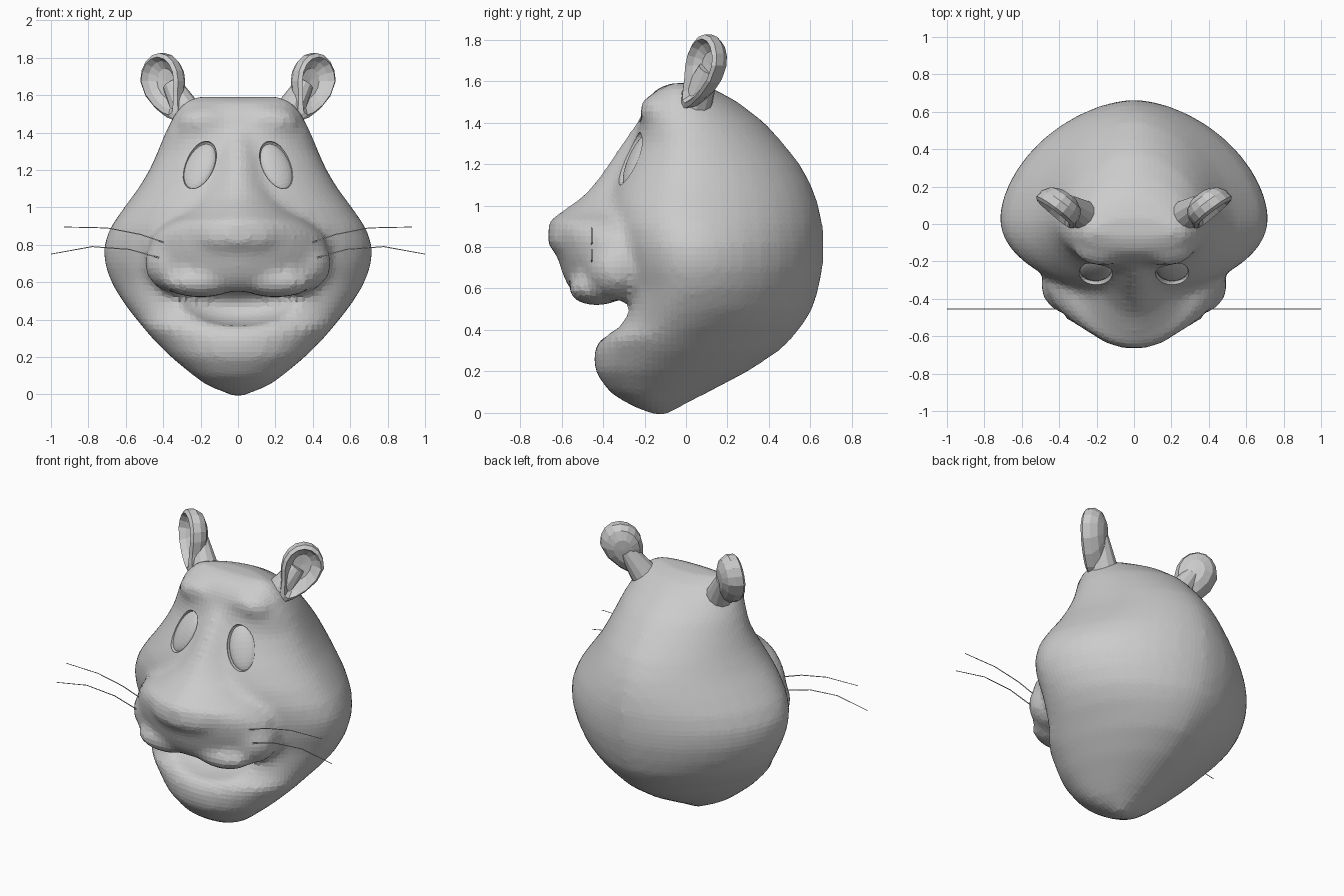
import bpy, bmesh, math
from mathutils import Vector, Matrix

cube = bpy.data.objects.get("Cube")
if cube:
    bpy.data.objects.remove(cube, do_unlink=True)

# Single grey material
grey = bpy.data.materials.new("plain grey")
grey.use_nodes = True
grey.diffuse_color = (0.6, 0.6, 0.6, 1)
grey.node_tree.nodes["Principled BSDF"].inputs["Base Color"].default_value = (0.6, 0.6, 0.6, 1)


def finish(name, bm):
    bmesh.ops.recalc_face_normals(bm, faces=bm.faces)
    mesh = bpy.data.meshes.new(name)
    bm.to_mesh(mesh)
    bm.free()
    mesh.materials.append(grey)
    obj = bpy.data.objects.new(name, mesh)
    bpy.context.collection.objects.link(obj)
    return obj


def bridge(bm, rings):
    for a, b in zip(rings, rings[1:]):
        for i in range(len(a)):
            j = (i + 1) % len(a)
            bm.faces.new((a[i], a[j], b[j], b[i]))


def loft(bm, rows, power, back_power=1.75, sides=40):
    """Horizontal superellipse rings: height, half width, front y, back y."""
    rings = []
    for z, w, front, back in rows:
        mid = front + 0.38 * (back - front)
        ring = []
        for i in range(sides):
            a = math.tau * i / sides
            c, s = math.cos(a), math.sin(a)
            k = 2 / (power(z) if s < 0 else back_power)
            x = math.copysign(abs(c) ** k, c) * w
            y = abs(s) ** k * (back - mid if s > 0 else front - mid)
            ring.append(bm.verts.new((x, mid + y, z)))
        rings.append(ring)
    bridge(bm, rings)
    bm.faces.new(rings[0])
    bm.faces.new(rings[-1])


def ellipsoid(bm, centre, radii, rot=Matrix()):
    m = Matrix.Translation(centre) @ rot @ Matrix.Diagonal((*radii, 1))
    return bmesh.ops.create_uvsphere(bm, u_segments=24, v_segments=14, radius=1, matrix=m)["verts"]


def apply_mods(obj):
    bpy.ops.object.select_all(action="DESELECT")
    bpy.context.view_layer.objects.active = obj
    obj.select_set(True)
    for mod in list(obj.modifiers):
        bpy.ops.object.modifier_apply(modifier=mod.name)


def remesh(obj, size):
    mod = obj.modifiers.new("remesh", "REMESH")
    mod.mode = "VOXEL"
    mod.voxel_size = size


def cut(obj, cutter):
    mod = obj.modifiers.new("cut", "BOOLEAN")
    mod.operation = "DIFFERENCE"
    mod.solver = "EXACT"
    mod.object = cutter
    cutter.hide_render = True
    apply_mods(obj)
    bpy.data.objects.remove(cutter, do_unlink=True)


# Skull, cheeks and chin
bm = bmesh.new()
skull = [(-.01, .03, -.15, -.09), (.02, .1, -.23, -.04), (.05, .17, -.29, .01), (.1, .24, -.37, .11),
         (.2, .36, -.44, .3), (.3, .46, -.445, .45), (.36, .51, -.41, .51), (.42, .56, -.345, .56),
         (.5, .62, -.31, .61), (.6, .68, -.33, .64), (.7, .715, -.35, .66), (.8, .72, -.37, .665),
         (.9, .68, -.39, .66), (1, .61, -.39, .64), (1.1, .535, -.36, .605), (1.2, .475, -.31, .55),
         (1.3, .43, -.26, .47), (1.4, .39, -.225, .38), (1.5, .34, -.195, .25), (1.56, .29, -.145, .14),
         (1.59, .24, -.08, .04)]
loft(bm, skull, lambda z: 2.4 if z > 1.35 or .33 < z < .56 else 2)
head = finish("head", bm)

# Open smiling mouth
bm = bmesh.new()
for v in ellipsoid(bm, (0, -.4, .475), (.38, .25, .11)):
    v.co.z += .4 * v.co.x ** 2
cut(head, finish("mouth_cutter", bm))

# Muzzle, nose and nose bridge
bm = bmesh.new()
bm.from_mesh(head.data)
muzzle = [(.55, .34, -.5, .1), (.58, .41, -.55, .2), (.65, .47, -.59, .2), (.75, .49, -.62, .2),
          (.85, .46, -.65, .2), (.92, .38, -.672, .2), (.97, .29, -.6, .2), (1.05, .23, -.49, .2),
          (1.15, .18, -.41, .2), (1.3, .13, -.31, .1), (1.4, .1, -.24, .1)]
loft(bm, muzzle, lambda z: 1.7, 2)
ellipsoid(bm, (0, -.52, .84), (.25, .15, .1))
for side in (-1, 1):
    # Whisker pads, upper lip lobes and brows
    ellipsoid(bm, (side * .32, -.33, .7), (.18, .16, .16))
    ellipsoid(bm, (side * .2, -.43, .6), (.2, .14, .083))
    ellipsoid(bm, (side * .17, -.125, 1.455), (.16, .1, .09))
head.data.clear_geometry()
bm.to_mesh(head.data)
bm.free()
remesh(head, .03)
smooth = head.modifiers.new("smooth", "SMOOTH")
smooth.factor = .5
smooth.iterations = 6
apply_mods(head)

# Eyes set in shallow sockets
eye_places = []
for side in (-1, 1):
    hit, spot, normal, _ = head.ray_cast(Vector((side * .205, -2, 1.225)), Vector((0, 1, 0)))
    rot = (Matrix.Rotation(side * .35, 4, "Z") @ Matrix.Rotation(-.46, 4, "X")
           @ Matrix.Rotation(-side * .2, 4, "Y"))
    eye_places.append((side, spot, rot))
for side, spot, rot in eye_places:
    bm = bmesh.new()
    ellipsoid(bm, spot, (.085, .05, .143), rot)
    cut(head, finish("socket_cutter", bm))
    bm = bmesh.new()
    ellipsoid(bm, spot + Vector((0, .025, -.01)), (.083, .035, .141), rot)
    finish("left_eye" if side > 0 else "right_eye", bm)

# Cupped ears: lathed bowl drawn down into a flared stalk
bowl = [(.01, .03), (.45, .025), (.72, -.005), (.86, -.04), (1, -.025), (1, .02), (.82, .06), (.45, .085), (.01, .09)]
for side in (-1, 1):
    bm = bmesh.new()
    rings = []
    for r, depth in bowl:
        ring = []
        for i in range(16):
            a = math.tau * i / 16
            u, v = .135 * r * math.cos(a), .15 * r * math.sin(a)
            if v < 0:
                t = v / -.15
                v *= 1.4
                u = u * (1 - .25 * t) - .11 * t * t
            x = .405 + .75 * u - .66 * depth
            y = .09 + .55 * u + .75 * depth + .12 * v
            ring.append(bm.verts.new((side * x, y, 1.675 + v)))
        rings.append(ring)
    bridge(bm, rings)
    bm.faces.new(rings[0])
    bm.faces.new(rings[-1])
    foot, tip = Vector((side * .27, .045, 1.5)), Vector((side * .355, .11, 1.66))
    turn = (tip - foot).to_track_quat("Z", "Y").to_matrix().to_4x4()
    bmesh.ops.create_cone(bm, cap_ends=True, segments=12, radius1=.085, radius2=.05,
                          depth=(tip - foot).length, matrix=Matrix.Translation((foot + tip) / 2) @ turn)
    finish("left_ear" if side > 0 else "right_ear", bm)

# Whiskers
paths = {"upper": [(.39, .81), (.52, .855), (.7, .89), (.93, .895)],
         "lower": [(.42, .73), (.58, .775), (.78, .79), (1, .75)]}
for side in (-1, 1):
    for level, points in paths.items():
        bm = bmesh.new()
        rings = []
        for n, (x, z) in enumerate(points):
            r = .004 - .0005 * n
            rings.append([bm.verts.new((side * x, -.455 + r * math.cos(q), z + r * math.sin(q)))
                          for q in (0, math.tau / 3, math.tau * 2 / 3)])
        bridge(bm, rings)
        finish(("left_" if side > 0 else "right_") + level + "_whisker", bm)
